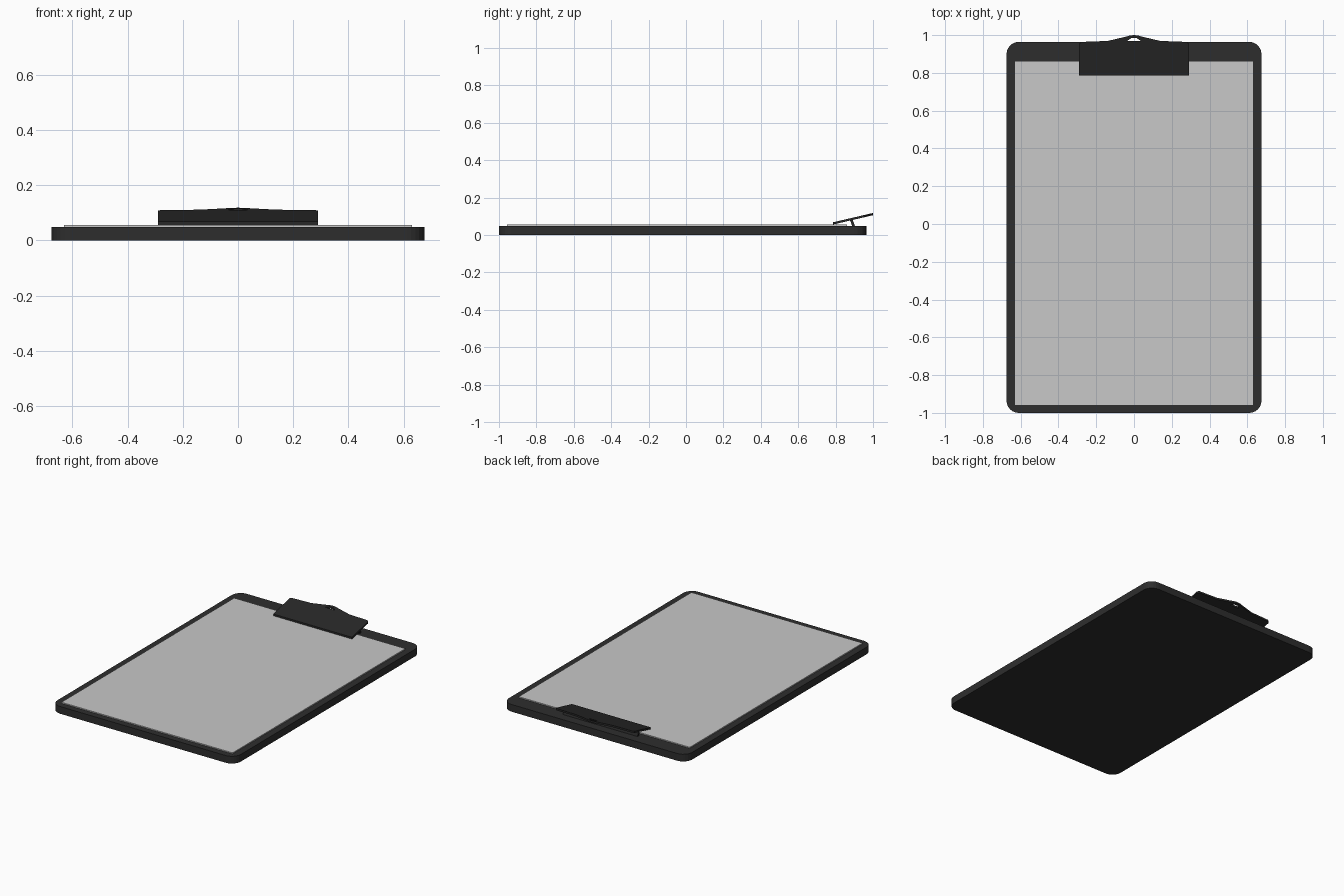
import bpy, bmesh, math

if "Cube" in bpy.data.objects:
    bpy.data.objects.remove(bpy.data.objects["Cube"])


def material(name, rgb):
    m = bpy.data.materials.new(name)
    m.diffuse_color = (*rgb, 1)
    m.use_nodes = True
    m.node_tree.nodes["Principled BSDF"].inputs["Base Color"].default_value = m.diffuse_color
    return m


board_mat = material("board charcoal", (0.027, 0.027, 0.027))
clip_mat = material("clip black", (0.021, 0.021, 0.021))
paper_mat = material("paper grey", (0.58, 0.58, 0.58))


def slab(name, loops, z0, thick, mat, slope=0.0, y0=0.0):
    """Fill outline loops (first outer, rest holes), tilt along y, and thicken."""
    bm = bmesh.new()
    edges = []
    for loop in loops:
        vs = [bm.verts.new((x, y, z0 + slope * (y - y0))) for x, y in loop]
        edges += [bm.edges.new((vs[i - 1], vs[i])) for i in range(len(vs))]
    bmesh.ops.triangle_fill(bm, edges=edges, use_beauty=True, use_dissolve=False)
    res = bmesh.ops.extrude_face_region(bm, geom=bm.faces[:], use_keep_orig=True)
    top = [g for g in res["geom"] if isinstance(g, bmesh.types.BMVert)]
    bmesh.ops.translate(bm, verts=top, vec=(0, 0, thick))
    bmesh.ops.recalc_face_normals(bm, faces=bm.faces)
    me = bpy.data.meshes.new(name)
    bm.to_mesh(me)
    bm.free()
    me.materials.append(mat)
    ob = bpy.data.objects.new(name, me)
    bpy.context.collection.objects.link(ob)
    return ob


def rounded_rect(x, ya, yb, r, n=6):
    pts = []
    for k, (cx, cy) in enumerate([(x - r, yb - r), (r - x, yb - r),
                                  (r - x, ya + r), (x - r, ya + r)]):
        for i in range(n + 1):
            a = math.pi / 2 * (k + i / n)
            pts.append((cx + r * math.cos(a), cy + r * math.sin(a)))
    return pts


def rect(x, ya, yb):
    return [(-x, ya), (x, ya), (x, yb), (-x, yb)]


# Backing board with rounded corners
slab("board", [rounded_rect(0.675, -1.0, 0.964, 0.065)], 0, 0.048, board_mat)

# Sheet of paper
slab("paper", [rect(0.63, -0.957, 0.86)], 0.048, 0.007, paper_mat)

# Tilted clip plate with a peaked rear edge and hanging hole
half = [(0.29, 0.785), (0.29, 0.955), (0.278, 0.964), (0.14, 0.969),
        (0.05, 0.99), (0.02, 0.998)]
outline = half + [(0, 1.0)] + [(-x, y) for x, y in reversed(half)]
hole = [(0.035, 0.968), (0.03, 0.974), (0.012, 0.985), (-0.012, 0.985),
        (-0.03, 0.974), (-0.035, 0.968)]
slab("clip_plate", [outline, hole], 0.056, 0.012, clip_mat, 0.2326, 0.785)

# Leaning clip support under the plate
support = slab("clip_support", [rect(0.275, 0.889, 0.904)], 0.047, 0.037, clip_mat)
for v in support.data.vertices:
    if v.co.z > 0.06:
        v.co.y -= 0.014
